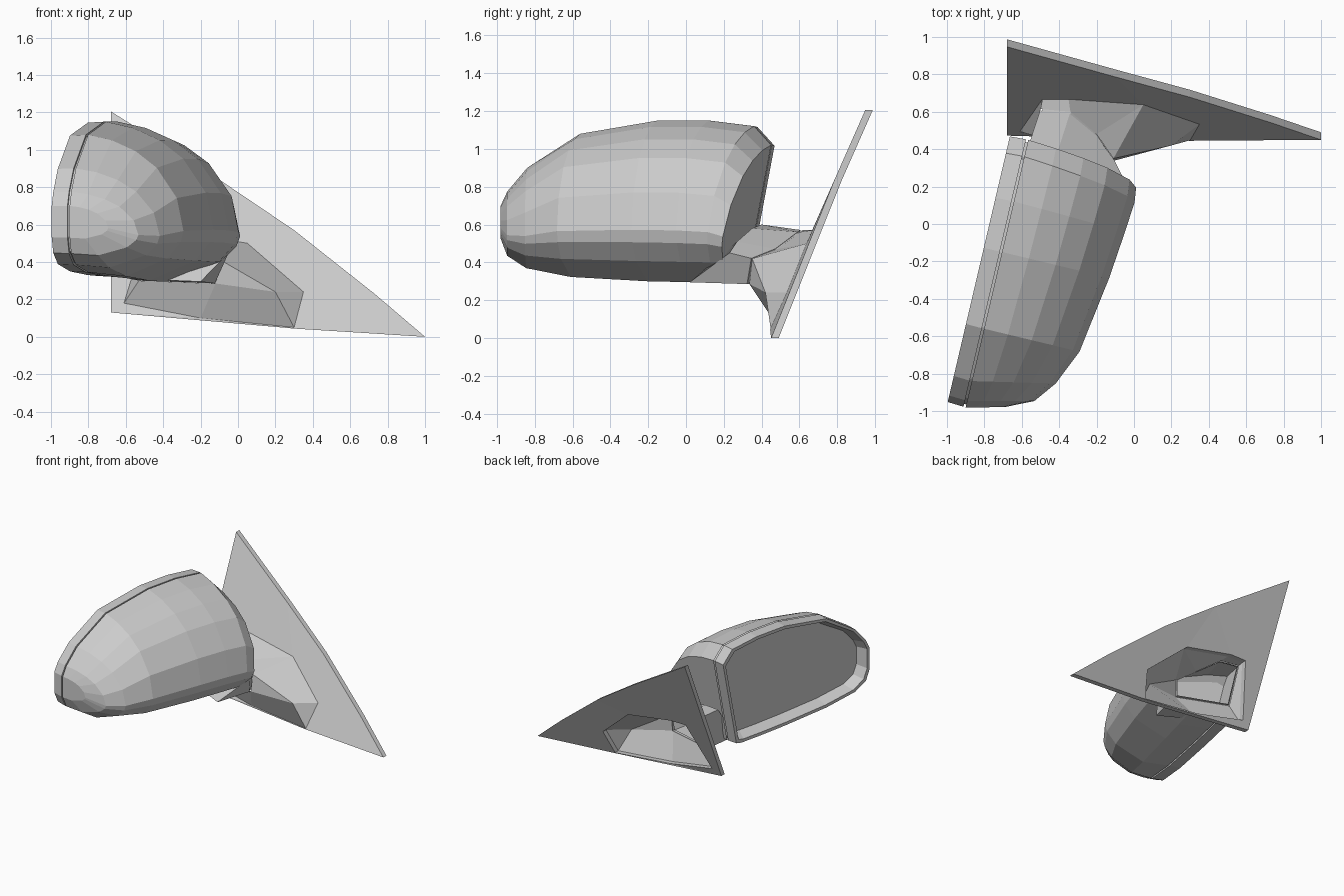
import bpy, bmesh

if "Cube" in bpy.data.objects:
    bpy.data.objects.remove(bpy.data.objects["Cube"])

def make(name, verts, faces):
    me = bpy.data.meshes.new(name)
    me.from_pydata(verts, [], faces)
    bm = bmesh.new()
    bm.from_mesh(me)
    bmesh.ops.recalc_face_normals(bm, faces=bm.faces)
    bm.to_mesh(me)
    bm.free()
    ob = bpy.data.objects.new(name, me)
    bpy.context.collection.objects.link(ob)
    return ob

def loft(name, loops, cap_start=False, cap_end=False):
    n = len(loops[0])
    verts = [p for l in loops for p in l]
    faces = [(k*n+i, k*n+(i+1) % n, (k+1)*n+(i+1) % n, (k+1)*n+i)
             for k in range(len(loops)-1) for i in range(n)]
    if cap_start:
        faces.append(tuple(range(n)))
    if cap_end:
        faces.append(tuple(range((len(loops)-1)*n, len(loops)*n)))
    return make(name, verts, faces)

# The mirror plane is turned slightly from the y axis; d is depth behind it
def place(y, z, d):
    return (-0.57 + (y-0.43)*0.234 + 0.972*d, y - 0.233*d, z)

# Housing stations from outboard to inboard: y, top z, bottom z, depth, lean, curl
stations = [(-.98, .70, .53, .20, 0, .047), (-.945, .775, .445, .35, 0, .08),
            (-.84, .90, .385, .44, 0, .09), (-.56, 1.08, .345, .525, 0, 0),
            (-.15, 1.15, .325, .59, 0, 0), (.12, 1.15, .32, .615, .2, 0),
            (.36, 1.12, .32, .63, .7, 0), (.45, 1.02, .33, .62, 1, .03)]
# Section across the housing: share of depth, share of height
profile = [(0, 1), (.25, .96), (.5, .88), (.72, .76), (.93, .54), (1, .3),
           (.97, .22), (.83, .1), (.4, -.03), (0, 0)]

def station_point(s, p, f):
    y, top, bot, depth, lean, curl = s
    return place(y + lean*(0.13*(f-1) - 0.05*p) + curl*p, bot + (top-bot)*f, depth*p)

n = len(profile)
verts = [station_point(s, p, f) for s in stations for p, f in profile]
faces = [(k*n+i, k*n+i+1, (k+1)*n+i+1, (k+1)*n+i)
         for k in range(len(stations)-1) for i in range(n-1)]
faces += [tuple(range(n)), tuple(range(len(verts)-n, len(verts)))]
make("mirror_housing", verts, faces)

# Rim outline follows the open edge of the housing
outline = [(s[0], s[1]) for s in stations]
outline += [(s[0]-0.065*s[4], (s[1]+s[2])/2) for s in stations[-1:]]
outline += [(s[0]-0.13*s[4], s[2]) for s in reversed(stations)]

def ring(inset, d):
    cy, cz = -0.27, 0.73
    return [place(cy+(y-cy)*(1-inset/0.71), cz+(z-cz)*(1-inset/0.41), d) for y, z in outline]

loft("mirror_rim", [ring(.015, .03), ring(.015, -.012), ring(0, -.012), ring(.005, -.1),
                    ring(.03, -.1), ring(.065, -.015)])
loft("mirror_glass", [ring(.062, -.018), ring(.062, -.01)], True, True)

# Triangular door plate with a hole behind the hollow base
def on_plate(x, z):
    return (x, 0.415 + 0.442*z + 0.035*max(0, x), z)

foot = [on_plate(*p) for p in [(-.61, .18), (-.2, .1), (.3, .05), (.35, .24),
                               (.05, .5), (-.35, .57), (-.49, .57)]]
corners = [on_plate(*p) for p in [(-.68, .13), (.3, .044), (1, 0), (.73, .23),
                                  (.3, .57), (-.1, .84), (-.68, 1.205)]]
bm = bmesh.new()
edges = []
for loop in (foot, corners):
    vs = [bm.verts.new(p) for p in loop]
    edges += [bm.edges.new((vs[i], vs[(i+1) % len(vs)])) for i in range(len(vs))]
bmesh.ops.triangle_fill(bm, edges=edges, use_beauty=True, normal=(0, -1, .445))
# Extrude backwards for the plate thickness
ext = bmesh.ops.extrude_face_region(bm, geom=bm.faces[:], use_keep_orig=True)
bmesh.ops.translate(bm, vec=(0, .04, 0),
                    verts=[v for v in ext['geom'] if isinstance(v, bmesh.types.BMVert)])
bmesh.ops.recalc_face_normals(bm, faces=bm.faces)
me = bpy.data.meshes.new("door_plate")
bm.to_mesh(me)
bm.free()
bpy.context.collection.objects.link(bpy.data.objects.new("door_plate", me))

# Hollow base rising from the plate to the pivot
mouth = [(-.53, .47, .3), (-.12, .335, .285), (-.11, .35, .42),
         (-.2, .48, .47), (-.34, .6, .56), (-.5, .615, .57)]
ridge = (.2, .42, .24)
base_faces = [(0, 1, 8, 7), (1, 2, 13, 8), (2, 3, 13), (13, 3, 4, 9), (8, 13, 9),
              (9, 4, 10), (4, 5, 11, 10), (5, 6, 12, 11), (6, 0, 7, 12)]
make("base_bracket", foot + mouth + [ridge], base_faces)

# Arm from the pivot into the underside of the housing, with a recessed neck
root = [(-.58, .2, .31), (-.2, .02, .295), (-.05, .23, .45),
        (-.2, .27, .51), (-.42, .35, .58), (-.57, .4, .6)]
center = [sum(p[i] for p in mouth)/6 for i in range(3)]

def pivot(t, scale):
    pts = [[m + (r-m)*t for m, r in zip(a, b)] for a, b in zip(mouth, root)]
    return [tuple(c + (v-c)*scale for v, c in zip(p, center)) for p in pts]

loft("arm", [pivot(-.04, .95), pivot(.04, .95), pivot(.04, 1), root], False, True)
